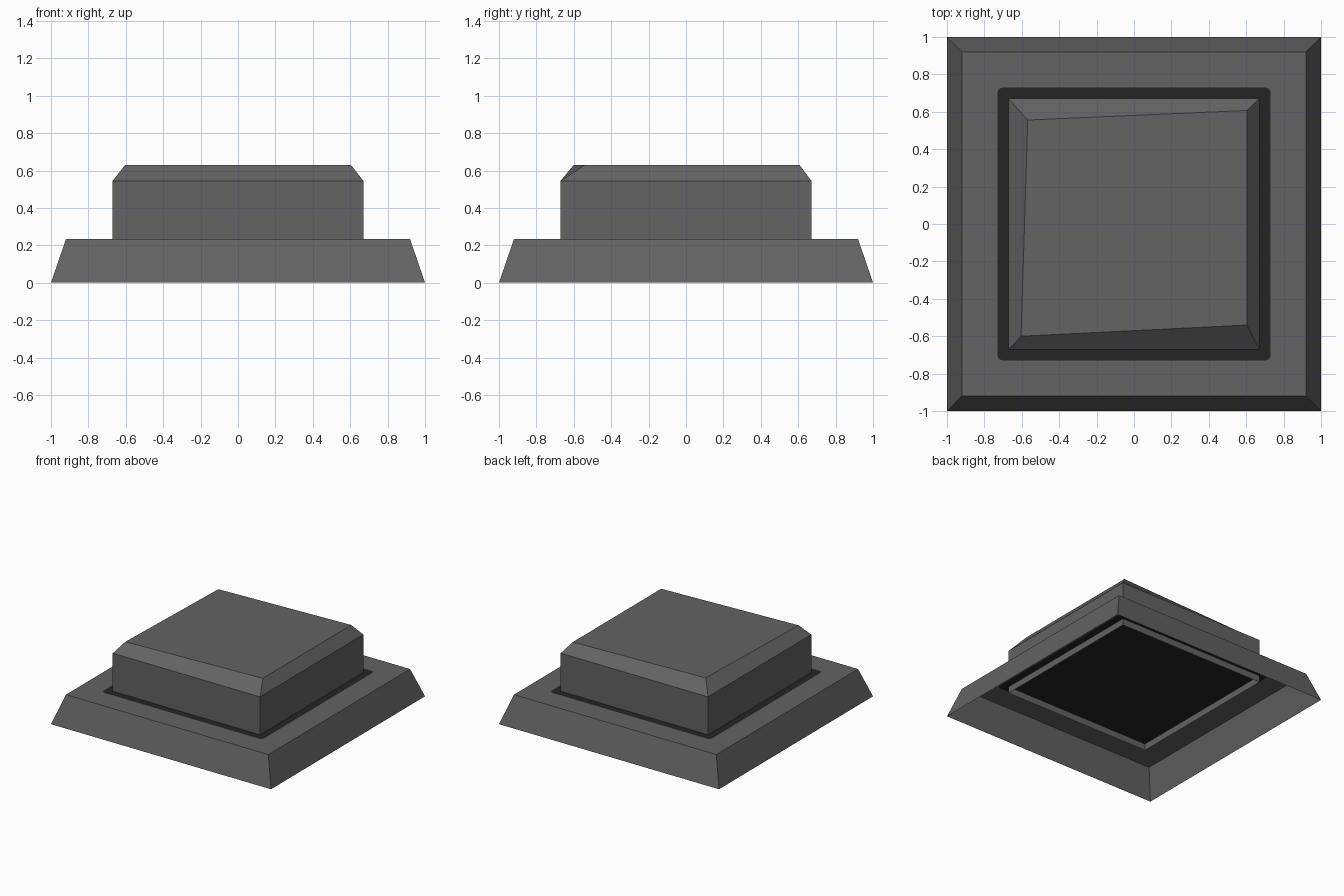
import bpy, bmesh, math

if "Cube" in bpy.data.objects:
    bpy.data.objects.remove(bpy.data.objects["Cube"])

def material(name, v):
    m = bpy.data.materials.new(name)
    m.diffuse_color = (v[0], v[1], v[2], 1)
    m.use_nodes = True
    m.node_tree.nodes["Principled BSDF"].inputs["Base Color"].default_value = m.diffuse_color
    return m

grey = material("dark_grey", (0.125, 0.125, 0.128))
black = material("near_black", (0.018, 0.018, 0.018))

def finish(name, bm, mat):
    me = bpy.data.meshes.new(name)
    bm.to_mesh(me)
    bm.free()
    me.materials.append(mat)
    ob = bpy.data.objects.new(name, me)
    bpy.context.collection.objects.link(ob)

def square(h):
    return [(-h, -h), (h, -h), (h, h), (-h, h)]

def rounded(h, r, steps=5):
    pts = []
    for k, (sx, sy) in enumerate(square(1)):
        for i in range(steps + 1):
            a = math.pi + (k + i / steps) * math.pi / 2
            pts.append((sx * (h - r) + r * math.cos(a), sy * (h - r) + r * math.sin(a)))
    return pts

def ring(bm, pts, z):
    return [bm.verts.new((x, y, z)) for x, y in pts]

def walls(bm, a, b):
    n = len(a)
    for i in range(n):
        j = (i + 1) % n
        bm.faces.new((a[i], a[j], b[j], b[i]))

TOP = 0.233
hole = rounded(0.73, 0.03)

# Base: hollow sloped shell, its top pierced by a rounded square hole
bm = bmesh.new()
low, high = ring(bm, square(1), 0), ring(bm, square(0.92), TOP)
walls(bm, low, high)
rim = ring(bm, hole, TOP)
m = len(rim) // 4
for k in range(4):
    group = rim[k * m:(k + 1) * m]
    for p, q in zip(group, group[1:]):
        bm.faces.new((high[k], q, p))
    n = (k + 1) % 4
    bm.faces.new((high[k], high[n], rim[n * m], group[-1]))
finish("base_shell", bm, grey)

# Dark plate filling the hole around the button
bm = bmesh.new()
bm.faces.new(ring(bm, hole, TOP))
finish("gap_plate", bm, black)

# Button: open-bottomed box with an uneven chamfered top
bm = bmesh.new()
skirt, shoulder = ring(bm, square(0.67), 0.178), ring(bm, square(0.67), 0.545)
crown = ring(bm, [(-0.604, -0.60), (0.604, -0.54), (0.604, 0.607), (-0.568, 0.556)], 0.63)
walls(bm, skirt, shoulder)
walls(bm, shoulder, crown)
bm.faces.new(crown)
finish("button", bm, grey)
